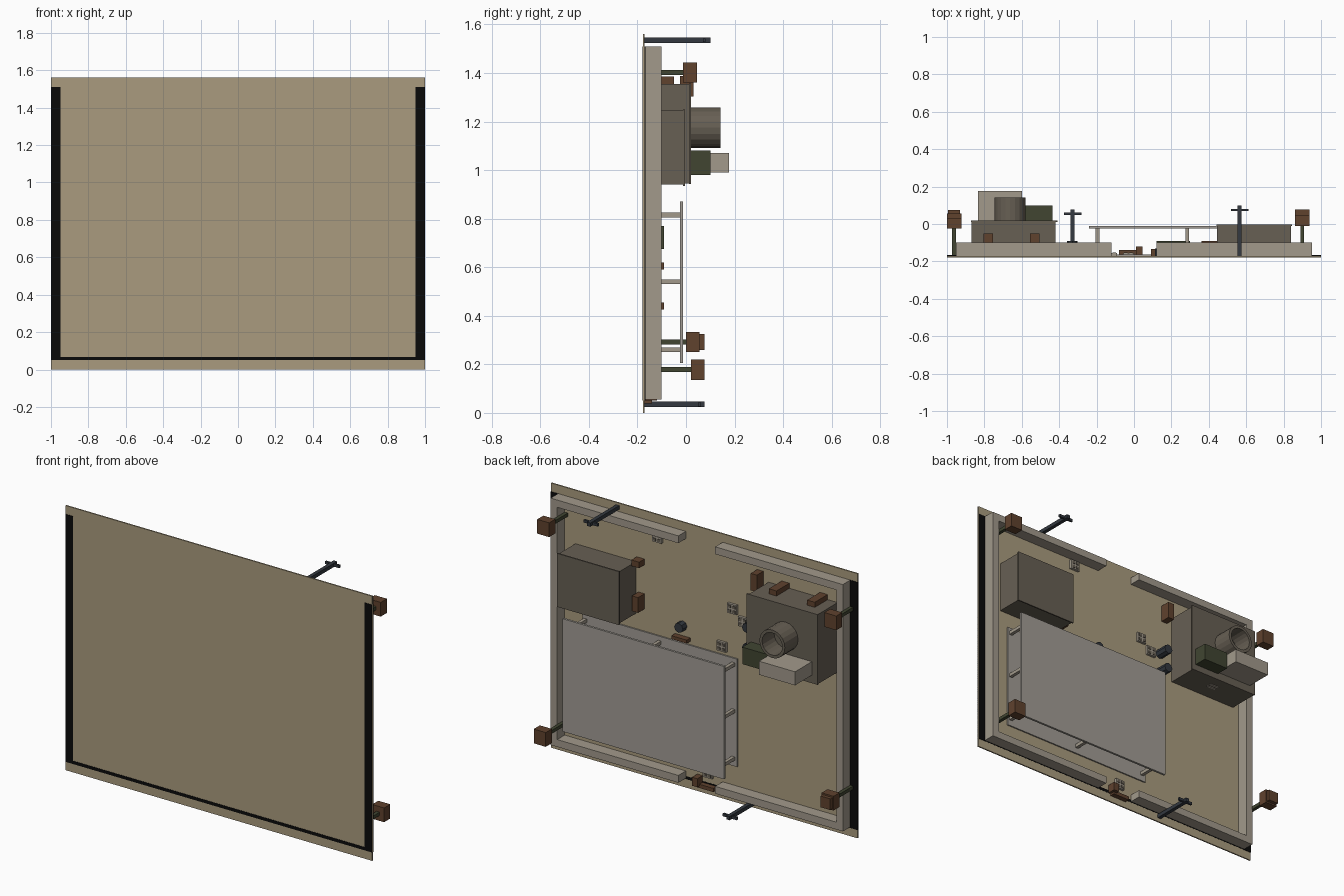
import bpy, bmesh, math
from mathutils import Matrix

if "Cube" in bpy.data.objects:
    bpy.data.objects.remove(bpy.data.objects["Cube"], do_unlink=True)


def material(name, r, g, b):
    m = bpy.data.materials.new(name)
    m.use_nodes = True
    m.diffuse_color = (r, g, b, 1)
    bsdf = m.node_tree.nodes["Principled BSDF"]
    bsdf.inputs["Base Color"].default_value = (r, g, b, 1)
    bsdf.inputs["Roughness"].default_value = 0.9
    return m


SAND = material("sand", 0.40, 0.33, 0.21)
BLACK = material("black", 0.003, 0.003, 0.003)
STONE = material("pale stone", 0.36, 0.32, 0.26)
SLAB = material("grey slab", 0.36, 0.335, 0.30)
DRAB = material("drab concrete", 0.135, 0.115, 0.088)
BROWN = material("brown wood", 0.115, 0.054, 0.027)
GREEN = material("dark green", 0.052, 0.060, 0.031)
STEEL = material("blue steel", 0.033, 0.040, 0.050)

GROUND = -0.17  # the base stands upright, so its parts rise along +y


def finish(name, bm, mat):
    bmesh.ops.recalc_face_normals(bm, faces=bm.faces)
    me = bpy.data.meshes.new(name)
    bm.to_mesh(me)
    bm.free()
    me.materials.append(mat)
    ob = bpy.data.objects.new(name, me)
    bpy.context.collection.objects.link(ob)
    return ob


def add_box(bm, x0, x1, y0, y1, z0, z1):
    mat = (Matrix.Translation(((x0 + x1) / 2, (y0 + y1) / 2, (z0 + z1) / 2))
           @ Matrix.Diagonal((x1 - x0, y1 - y0, z1 - z0, 1)))
    bmesh.ops.create_cube(bm, size=1, matrix=mat)


def boxes(name, mat, *extents):
    bm = bmesh.new()
    for e in extents:
        add_box(bm, *e)
    return finish(name, bm, mat)


# Ground sheet and black border
boxes("ground", SAND, (-1, 1, -0.178, GROUND, 0, 1.56))
boxes("border", BLACK,
      (-1, -0.95, -0.18, -0.167, 0.05, 1.51),
      (0.95, 1, -0.18, -0.167, 0.05, 1.51),
      (-0.95, 0.95, -0.18, -0.1695, 0.05, 0.068))

# Perimeter walls with a gap in the middle of the long sides
for s, side in ((1, "left"), (-1, "right")):
    xa, xb = sorted((s * 0.91, s * 0.953))
    ha, hb = sorted((s * 0.12, s * 0.91))
    boxes(side + "_wall", STONE,
          (xa, xb, GROUND, -0.10, 0.055, 1.51),
          (ha, hb, GROUND, -0.10, 0.055, 0.098),
          (ha, hb, GROUND, -0.10, 1.467, 1.51))

# Raised deck on a grid of pillars over a foundation
boxes("foundation", SLAB, (-0.22, 0.79, GROUND, -0.162, 0.215, 0.85))
boxes("deck", SLAB, (-0.24, 0.815, -0.025, -0.012, 0.205, 0.87))
boxes("deck_pillars", STONE,
      *[(x - 0.01, x + 0.01, -0.165, -0.024, z - 0.01, z + 0.01)
        for x in (-0.195, 0.285, 0.77) for z in (0.26, 0.54, 0.815)])
boxes("stores_under_deck", GREEN, (0.12, 0.30, -0.163, -0.09, 0.675, 0.77))
boxes("crates_under_deck", BROWN,
      (0.36, 0.45, -0.163, -0.09, 0.59, 0.62),
      (0.36, 0.45, -0.163, -0.09, 0.425, 0.455))

# Main building with roof lip, open tower and roof units
boxes("main_building", DRAB,
      (-0.87, -0.42, GROUND, 0.012, 0.945, 1.355),
      (-0.872, -0.41, 0.012, 0.02, 0.943, 1.357))
boxes("main_building_vents", STONE,
      *[(-0.66, -0.60, y, y + 0.012, 0.941, 0.9455) for y in (-0.08, -0.055)])
boxes("roof_unit_green", GREEN, (-0.60, -0.437, 0.02, 0.10, 0.98, 1.08))
boxes("roof_unit_pale", STONE,
      (-0.835, -0.60, 0.02, 0.10, 0.99, 1.07),
      (-0.835, -0.60, 0.10, 0.177, 0.99, 1.07))

bm = bmesh.new()
N, cx, cz = 20, -0.662, 1.175
profile = [(0.083, 0.02), (0.083, 0.143), (0.066, 0.143), (0.066, 0.03)]
rings = [[bm.verts.new((cx + r * math.cos(2 * math.pi * i / N), y,
                        cz + r * math.sin(2 * math.pi * i / N)))
          for i in range(N)] for r, y in profile]
for a, b in zip(rings, rings[1:]):
    for i in range(N):
        j = (i + 1) % N
        bm.faces.new((a[i], a[j], b[j], b[i]))
bm.faces.new(rings[-1])
bm.faces.new(rings[0])
finish("open_tower", bm, DRAB)

# Side building
boxes("side_building", DRAB,
      (0.445, 0.84, GROUND, -0.012, 0.94, 1.245),
      (0.44, 0.845, -0.012, -0.004, 0.935, 1.25))

# Watchtowers: thin post, cabin and small cap
for name, x, z, y0, y1, cap in (
        ("upper_left", 0.90, 1.402, -0.012, 0.045, 0.0),
        ("lower_left", 0.90, 0.178, 0.02, 0.077, 0.0),
        ("upper_right", -0.962, 1.345, -0.025, 0.03, 0.0),
        ("lower_right", -0.962, 0.292, 0.0, 0.055, 0.021)):
    boxes(name + "_watch_post", GREEN,
          (x - 0.01, x + 0.01, GROUND, y0 + 0.01, z - 0.01, z + 0.01))
    parts = [(x - 0.039, x + 0.039, y0, y1, z - 0.042, z + 0.042)]
    if cap:
        parts.append((x - 0.032, x + 0.032, y1, y1 + cap, z - 0.033, z + 0.033))
    boxes(name + "_watch_cabin", BROWN, *parts)

# Masts with a crossbar
for name, x, z, top, bar in (("upper_mast", 0.565, 1.535, 0.10, 0.075),
                             ("lower_mast", -0.328, 0.035, 0.077, 0.055)):
    boxes(name, STEEL,
          (x - 0.011, x + 0.011, GROUND, top, z - 0.011, z + 0.011),
          (x - 0.046, x + 0.046, bar - 0.006, bar + 0.006, z - 0.008, z + 0.008))

# Guard barrier at the lower gate
boxes("gate_barrier", BROWN,
      (-0.08, 0.03, GROUND, -0.14, 0.038, 0.06),
      (0.01, 0.045, GROUND, -0.12, 0.05, 0.10))

# Loose crates beside the buildings
boxes("yard_crates", BROWN,
      (0.39, 0.43, GROUND, -0.11, 0.98, 1.07),
      (0.39, 0.44, GROUND, -0.12, 1.24, 1.275),
      (-0.385, -0.345, GROUND, -0.11, 1.31, 1.41),
      (0.09, 0.19, GROUND, -0.135, 0.87, 0.89))
boxes("wall_crates", BROWN,
      *[(x - 0.025, x + 0.025, GROUND, -0.05, 1.355, 1.385)
        for x in (-0.78, -0.53)])

# Pallets: pale frame with dark slots
for i, (x, z) in enumerate(((0.30, 1.43), (-0.19, 1.14), (-0.26, 1.08),
                            (-0.12, 0.90), (-0.03, 0.13)), 1):
    boxes("pallet_%d" % i, STONE,
          (x - 0.03, x + 0.03, GROUND, -0.155, z - 0.028, z + 0.028))
    boxes("pallet_slots_%d" % i, DRAB,
          *[(x + dx - 0.009, x + dx + 0.009, -0.157, -0.152,
             z + dz - 0.008, z + dz + 0.008)
            for dx in (-0.014, 0.014) for dz in (-0.013, 0.013)])

# Steel drums
for i, (x, z, top) in enumerate(((0.14, 0.95, -0.13), (-0.33, 1.09, -0.09),
                                 (-0.33, 0.97, -0.09)), 1):
    bm = bmesh.new()
    h = top - GROUND
    bmesh.ops.create_cone(
        bm, cap_ends=True, segments=8, radius1=0.028, radius2=0.028, depth=h,
        matrix=Matrix.Translation((x, GROUND + h / 2, z))
        @ Matrix.Rotation(math.pi / 2, 4, 'X'))
    finish("drum_%d" % i, bm, STEEL)
